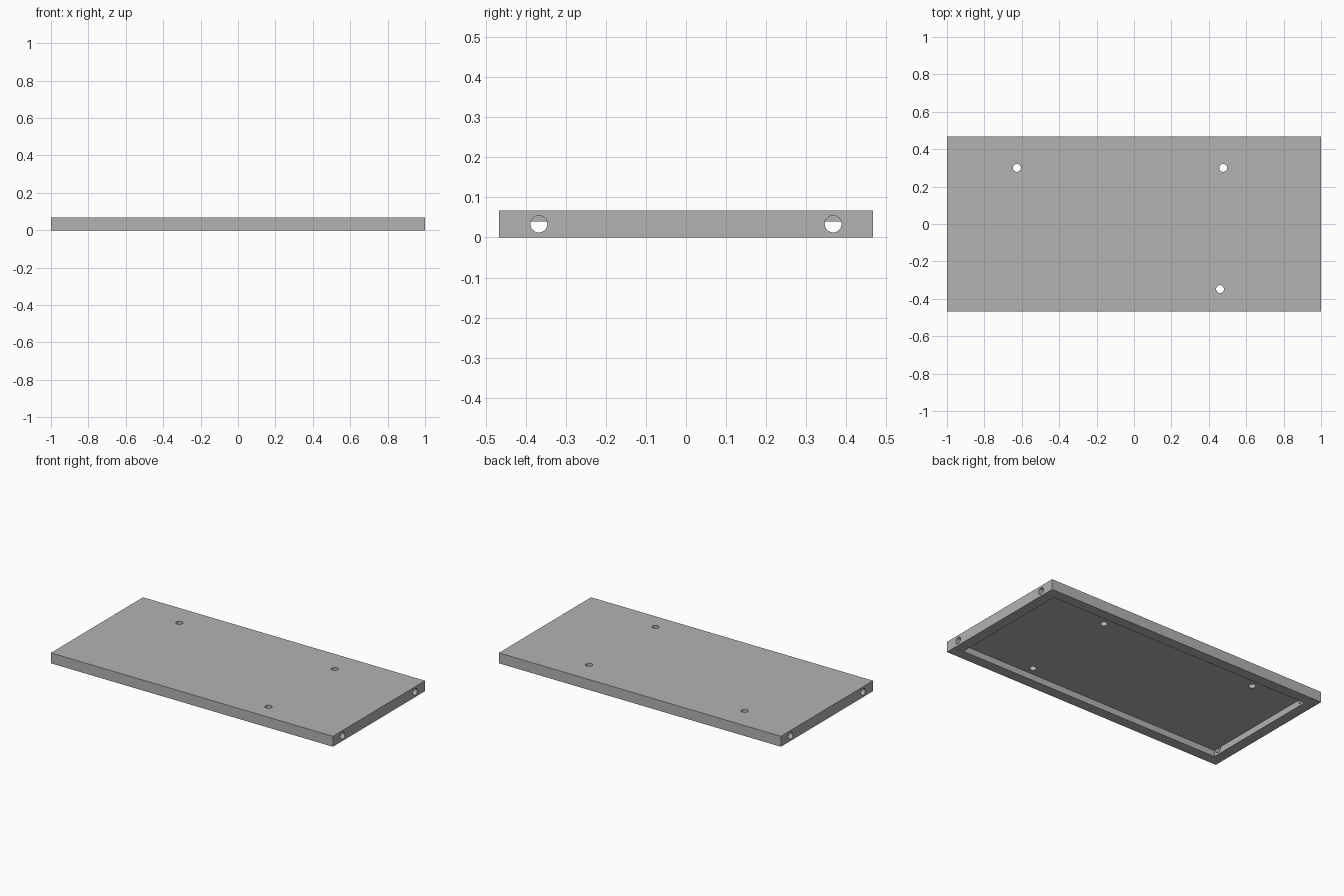
import bpy
from math import pi

if "Cube" in bpy.data.objects:
    bpy.data.objects.remove(bpy.data.objects["Cube"], do_unlink=True)

LENGTH, WIDTH, THICK = 2.0, 0.933, 0.067
WALL = 0.067          # rim around the underside recess
CEILING = 0.04        # height of the recess ceiling
HOLE_R = 0.021

grey = bpy.data.materials.new("plain_grey")
grey.use_nodes = True
colour = (0.45, 0.45, 0.45, 1)
grey.diffuse_color = colour
grey.node_tree.nodes["Principled BSDF"].inputs["Base Color"].default_value = colour


def box(name, size, centre):
    bpy.ops.mesh.primitive_cube_add(size=1, location=centre)
    ob = bpy.context.object
    ob.name = name
    ob.scale = size
    bpy.ops.object.transform_apply(location=True, rotation=True, scale=True)
    ob.data.materials.append(grey)
    return ob


def rod(name, depth, centre, turn=0):
    bpy.ops.mesh.primitive_cylinder_add(vertices=32, radius=HOLE_R, depth=depth,
                                        location=centre, rotation=(0, turn, 0))
    ob = bpy.context.object
    ob.name = name
    bpy.ops.object.transform_apply(location=True, rotation=True, scale=True)
    ob.data.materials.append(grey)
    return ob


# Flat panel
panel = box("panel", (LENGTH, WIDTH, THICK), (0, 0, THICK / 2))

# Recess in the underside
cutters = [box("recess_cutter", (LENGTH - 2 * WALL, WIDTH - 2 * WALL, 2 * CEILING), (0, 0, 0))]

# Three holes through the top
for x, y in ((-0.626, 0.3), (0.477, 0.3), (0.46, -0.348)):
    cutters.append(rod("top_hole_cutter", 0.2, (x, y, 0.05)))

# Two holes through each end wall
for side in (-1, 1):
    for y in (-0.367, 0.367):
        cutters.append(rod("end_hole_cutter", 2 * WALL + 0.002,
                           (side * LENGTH / 2, y, THICK / 2), pi / 2))

# Cut the panel, then discard the cutters
bpy.ops.object.select_all(action='DESELECT')
panel.select_set(True)
bpy.context.view_layer.objects.active = panel
for cutter in cutters:
    cutter.hide_render = True
    mod = panel.modifiers.new("cut", 'BOOLEAN')
    mod.operation = 'DIFFERENCE'
    mod.solver = 'EXACT'
    mod.object = cutter
    bpy.ops.object.modifier_apply(modifier=mod.name)
for cutter in cutters:
    bpy.data.objects.remove(cutter, do_unlink=True)

bpy.ops.object.shade_smooth_by_angle(angle=pi / 6)
